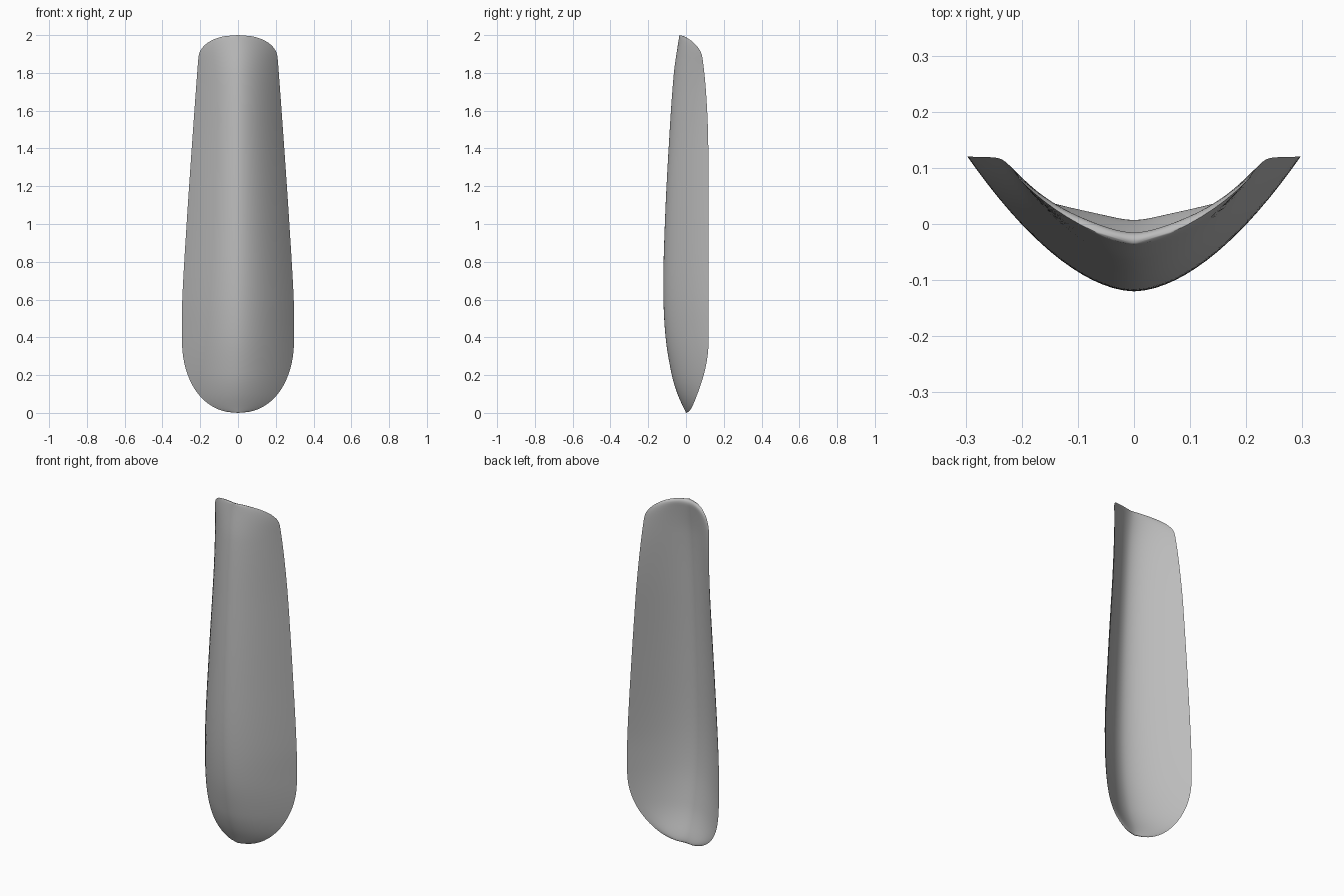
import bpy, bmesh, math

cube = bpy.data.objects.get("Cube")
if cube:
    bpy.data.objects.remove(cube)

HEIGHT, ROWS, COLS = 2.0, 72, 32
THICKNESS = 0.024

# Profiles along the height: half width, front centre line, side rim depth
HALF_WIDTH = [(0, .297), (.4, .297), (.6, .295), (1, .272), (1.4, .245), (1.8, .216), (2, .2)]
CENTRE = [(0, 0), (.1, -.045), (.2, -.075), (.4, -.108), (.65, -.12), (1, -.112),
          (1.4, -.092), (1.8, -.064), (2, -.035)]
RIM = [(0, .12), (.6, .12), (1.4, .118), (1.6, .112), (1.8, .097), (2, .07)]


def smooth_profile(points, z):
    """Cubic interpolation through the profile points."""
    def slope(i):
        a, b = points[max(i - 1, 0)], points[min(i + 1, len(points) - 1)]
        return (b[1] - a[1]) / (b[0] - a[0])
    i = 0
    while i < len(points) - 2 and z > points[i + 1][0]:
        i += 1
    (z0, v0), (z1, v1) = points[i], points[i + 1]
    h = z1 - z0
    t = (z - z0) / h
    return (v0 * (1 + 2 * t) * (1 - t) ** 2 + v1 * t * t * (3 - 2 * t)
            + h * slope(i) * t * (1 - t) ** 2 + h * slope(i + 1) * t * t * (t - 1))


def rounding(distance, length, power=2.2):
    """Rounded end: 0 at the tip, 1 beyond the given length."""
    k = max(0.0, 1 - distance / length)
    return max(0.0, 1 - k ** power) ** (1 / power)


def shell_point(u, z, inner):
    low, high = rounding(z, .4), rounding(HEIGHT - z, .12)
    x = u * smooth_profile(HALF_WIDTH, z) * low * high
    centre = smooth_profile(CENTRE, z)
    rise = (smooth_profile(RIM, z) - centre) * low ** 1.3 * high ** 1.5
    y = centre + rise * abs(u) ** 1.8
    if inner:
        y += THICKNESS * (1 - u ** 4) * rounding(z, .1) * rounding(HEIGHT - z, .03)
    return x, y, z


# Curved shell: an outer and an inner skin that meet at a thin rim
bm = bmesh.new()
for inner in (False, True):
    grid = []
    for r in range(ROWS + 1):
        a = r / ROWS
        z = HEIGHT * (.15 * a + .85 * (1 - math.cos(math.pi * a)) / 2)
        if r in (0, ROWS):
            grid.append([bm.verts.new(shell_point(0, z, inner))] * (COLS + 1))
        else:
            grid.append([bm.verts.new(shell_point(2 * c / COLS - 1, z, inner))
                         for c in range(COLS + 1)])
    for lower, upper in zip(grid, grid[1:]):
        for c in range(COLS):
            corners = [lower[c], lower[c + 1], upper[c + 1], upper[c]]
            bm.faces.new(list(dict.fromkeys(corners)))
bmesh.ops.remove_doubles(bm, verts=bm.verts, dist=1e-5)
bmesh.ops.recalc_face_normals(bm, faces=bm.faces)

mesh = bpy.data.meshes.new("curved_shell")
bm.to_mesh(mesh)
bm.free()
shell = bpy.data.objects.new("curved_shell", mesh)
bpy.context.collection.objects.link(shell)

# Plain grey finish
grey = bpy.data.materials.new("plain_grey")
grey.use_nodes = True
colour = (.5, .5, .5, 1)
grey.diffuse_color = colour
grey.node_tree.nodes["Principled BSDF"].inputs["Base Color"].default_value = colour
mesh.materials.append(grey)

bpy.ops.object.select_all(action='DESELECT')
shell.select_set(True)
bpy.context.view_layer.objects.active = shell
bpy.ops.object.shade_smooth_by_angle(angle=math.radians(60))
